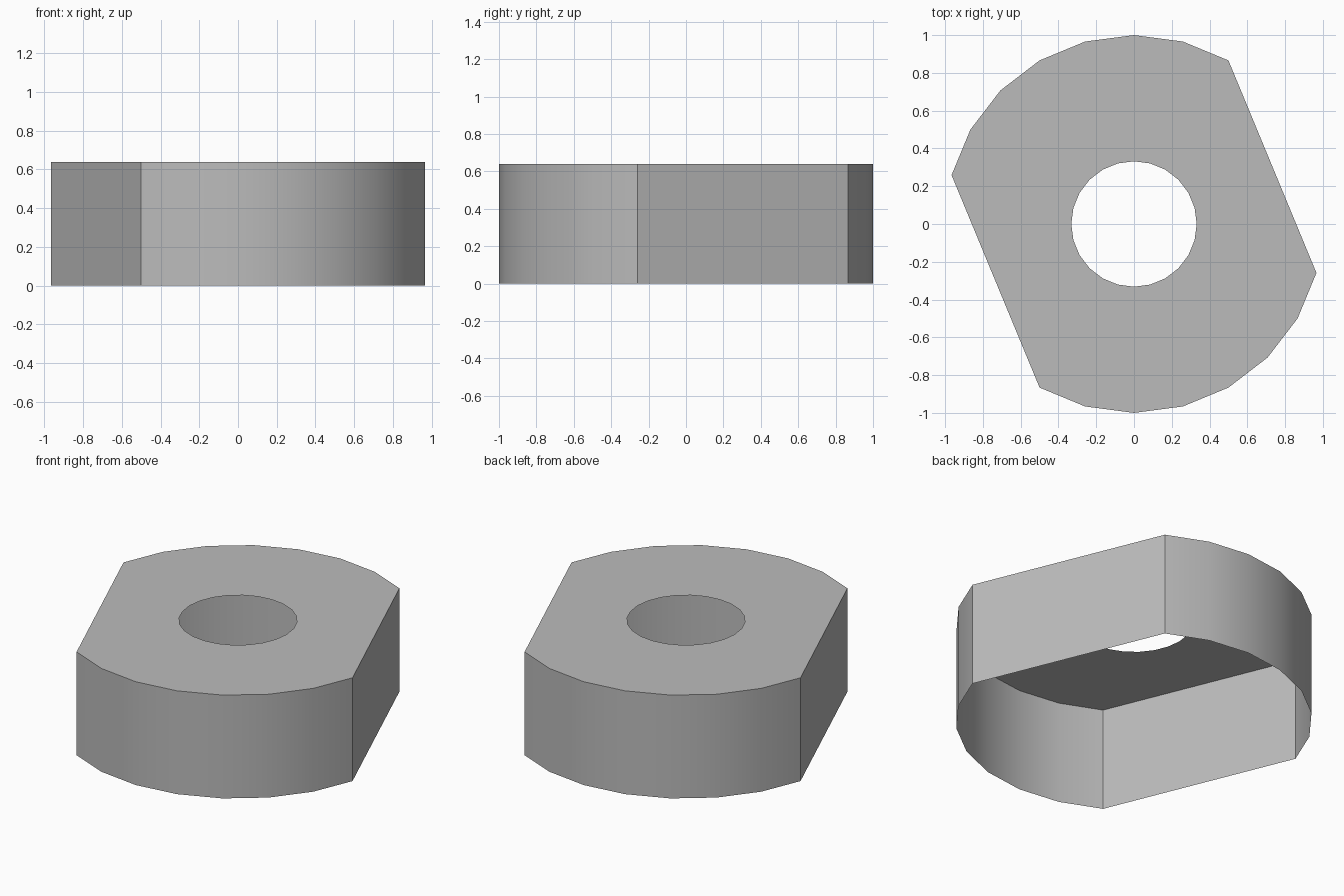
import bpy, bmesh
from math import sin, cos, radians

if "Cube" in bpy.data.objects:
    bpy.data.objects.remove(bpy.data.objects["Cube"])

HEIGHT, RADIUS, HOLE = 0.64, 1.0, 0.332

grey = bpy.data.materials.new("plain grey")
grey.use_nodes = True
colour = (0.5, 0.5, 0.5, 1)
grey.diffuse_color = colour
grey.node_tree.nodes["Principled BSDF"].inputs["Base Color"].default_value = colour


def ring(bm, radius, angles, z):
    return [bm.verts.new((radius * cos(radians(a)), radius * sin(radians(a)), z))
            for a in angles]


def loop_edges(bm, verts):
    return [bm.edges.new((v, verts[i - 1])) for i, v in enumerate(verts)]


bm = bmesh.new()

# Round outline with two parallel flats
arcs = [*range(60, 166, 15), *range(240, 346, 15)]
outer = ring(bm, RADIUS, arcs, HEIGHT)
base = ring(bm, RADIUS, arcs, 0)

# Top plate with a round hole
hole = ring(bm, HOLE, range(0, 360, 15), HEIGHT)
rims = loop_edges(bm, outer) + loop_edges(bm, hole)
bmesh.ops.triangle_fill(bm, use_beauty=True, edges=rims, normal=(0, 0, 1))
for face in bm.faces:
    face.normal_update()
    if face.normal.z < 0:
        face.normal_flip()

# Outer wall, open underneath
for i in range(len(outer)):
    bm.faces.new((base[i - 1], base[i], outer[i], outer[i - 1]))

mesh = bpy.data.meshes.new("flat_sided_cap")
bm.to_mesh(mesh)
bm.free()
mesh.materials.append(grey)
cap = bpy.data.objects.new("flat_sided_cap", mesh)
bpy.context.collection.objects.link(cap)

# Smooth arcs with crisp corners
bpy.ops.object.select_all(action="DESELECT")
cap.select_set(True)
bpy.context.view_layer.objects.active = cap
bpy.ops.object.shade_smooth_by_angle(angle=radians(30))
